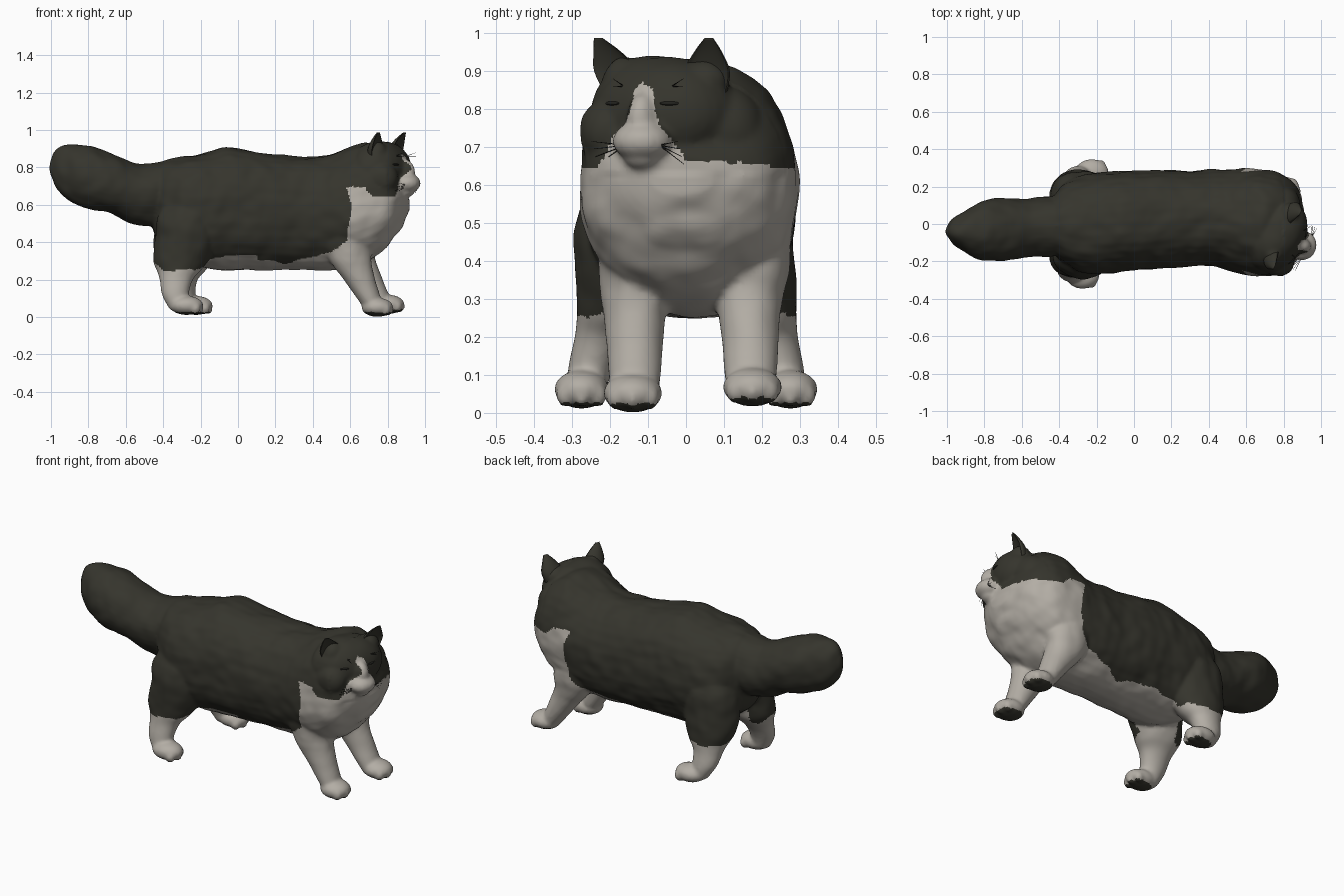
import bpy, bmesh, math
from mathutils import Vector, Matrix, noise

if "Cube" in bpy.data.objects:
    bpy.data.objects.remove(bpy.data.objects["Cube"])

def material(name, rgb):
    m = bpy.data.materials.new(name)
    m.diffuse_color = (*rgb, 1)
    m.use_nodes = True
    m.node_tree.nodes["Principled BSDF"].inputs["Base Color"].default_value = m.diffuse_color
    return m

DARK = material("dark_fur", (0.036, 0.035, 0.026))
WHITE = material("white_fur", (0.45, 0.42, 0.375))
BLACK = material("black_detail", (0.016, 0.016, 0.013))
YAW = math.radians(-27)          # the head looks a little towards -y

def new_object(name, bm, mats):
    bmesh.ops.recalc_face_normals(bm, faces=bm.faces)
    me = bpy.data.meshes.new(name)
    bm.to_mesh(me)
    bm.free()
    for m in mats:
        me.materials.append(m)
    me.polygons.foreach_set("use_smooth", [True] * len(me.polygons))
    ob = bpy.data.objects.new(name, me)
    bpy.context.collection.objects.link(ob)
    return ob

def spline(rows, steps):
    """Catmull-Rom through rows of numbers."""
    out = []
    for i in range(len(rows) - 1):
        a, b = rows[max(i - 1, 0)], rows[i]
        c, d = rows[i + 1], rows[min(i + 2, len(rows) - 1)]
        for s in range(steps):
            t = s / steps
            out.append([0.5 * (2*q + (r - p)*t + (2*p - 5*q + 4*r - w)*t*t
                               + (3*q - p - 3*r + w)*t**3)
                        for p, q, r, w in zip(a, b, c, d)])
    return out + [list(rows[-1])]

def loft(bm, rows, axis, sides=32, steps=5, power=1.0, yaw=0.0, cup=None):
    """Rows are (position, centre u, centre v, radius u, radius v) along axis."""
    rings = []
    for p, cu, cv, ru, rv in spline(rows, steps):
        ring = []
        for k in range(sides):
            a = 2 * math.pi * k / sides
            c, s = math.cos(a), math.sin(a)
            u = math.copysign(abs(c) ** power, c) * max(ru, 0.002)
            v = math.copysign(abs(s) ** power, s) * max(rv, 0.002)
            if cup is not None and c > 0:
                u *= cup
            u, v = (u*math.cos(yaw) - v*math.sin(yaw) + cu,
                    u*math.sin(yaw) + v*math.cos(yaw) + cv)
            ring.append(bm.verts.new((p, u, v) if axis == 'x' else (u, v, p)))
        rings.append(ring)
    for r0, r1 in zip(rings, rings[1:]):
        for k in range(sides):
            j = (k + 1) % sides
            bm.faces.new((r0[k], r0[j], r1[j], r1[k]))
    bm.faces.new(rings[0][::-1])
    bm.faces.new(rings[-1])

def ball(bm, centre, radii, yaw=0.0):
    mat = (Matrix.Translation(centre) @ Matrix.Rotation(yaw, 4, 'Z')
           @ Matrix.Diagonal((*radii, 1)))
    bmesh.ops.create_uvsphere(bm, u_segments=32, v_segments=20, radius=1, matrix=mat)

def stroke(bm, a, b, r0, r1):
    """Thin tapered hair between two points."""
    a, b = Vector(a), Vector(b)
    d = b - a
    mat = Matrix.Translation((a + b) / 2) @ d.to_track_quat('Z', 'Y').to_matrix().to_4x4()
    bmesh.ops.create_cone(bm, cap_ends=True, segments=4, radius1=r0, radius2=r1,
                          depth=d.length, matrix=mat)

def lerp_table(table, x):
    if x <= table[0][0]:
        return table[0][1]
    for (x0, y0), (x1, y1) in zip(table, table[1:]):
        if x <= x1:
            return y0 + (y1 - y0) * (x - x0) / (x1 - x0)
    return table[-1][1]

bm = bmesh.new()

# torso: (x, centre y, top z, bottom z, half width)
torso = [(-0.46, 0, .72, .50, .06), (-0.42, 0, .82, .40, .17), (-0.30, 0, .855, .31, .255),
         (-0.15, .005, .885, .255, .272), (-0.05, .012, .91, .25, .268),
         (0.10, .02, .885, .252, .265), (0.30, .03, .86, .25, .255),
         (0.45, .03, .86, .25, .258), (0.60, .01, .905, .26, .285),
         (0.70, .005, .93, .30, .288), (0.80, 0, .88, .385, .262),
         (0.87, 0, .77, .48, .20), (0.91, -.01, .68, .57, .09)]
loft(bm, [(x, y, (t + b) / 2, w, (t - b) / 2) for x, y, t, b, w in torso], 'x', power=0.92)

# tail: bushy and blunt
tail = [(-0.30, 0, .68, .13, .15), (-0.42, -.01, .66, .16, .17), (-0.55, -.02, .66, .155, .165),
        (-0.68, -.03, .71, .172, .16), (-0.80, -.035, .75, .158, .167),
        (-0.90, -.04, .772, .115, .157), (-0.97, -.04, .79, .07, .107), (-1.006, -.04, .80, .012, .03)]
loft(bm, tail, 'x')

# legs and paws: the far side steps slightly forward
for side, hind_dx, fore_dx in ((-1, 0, 0), (1, .05, .06)):
    hind = [(.70, -.26, .10, .08, .08), (.55, -.27, .15, .16, .125), (.40, -.285, .168, .165, .12),
            (.30, -.305, .18, .145, .11), (.25, -.315, .195, .118, .095), (.20, -.33, .22, .088, .074),
            (.12, -.335, .25, .072, .06), (.04, -.315, .265, .05, .05)]
    loft(bm, [(z, x + hind_dx * max(0, 1 - z / .4), side * y, rx, ry)
              for z, x, y, rx, ry in hind], 'z')
    ball(bm, (-.275 + hind_dx, side * .275, .062), (.09, .072, .051))
    off, up = (.035, .016) if side > 0 else (0, 0)
    fore = [(.58, .60, .14, .08, .08), (.42, .585, .14, .13, .10), (.32, .595, .135, .117, .09),
            (.20, .65, .135, .085, .076), (.10, .70, .135, .064, .069), (.045, .725, .135, .05, .06)]
    loft(bm, [(z, x + fore_dx * max(0, 1 - z / .6), side * (y + off), rx, ry)
              for z, x, y, rx, ry in fore], 'z')
    ball(bm, (.745 + fore_dx, side * (.14 + off), .052 + up), (.085, .078, .051))
    for k in (-1, 0, 1):           # toes
        ball(bm, (.80 - abs(k) * .015 + fore_dx, side * (.14 + off) + k * .043, .042 + up), (.032, .027, .034))
        ball(bm, (-.215 - abs(k) * .015 + hind_dx, side * .275 + k * .042, .047), (.03, .025, .032))

# head, cheeks, muzzle, nose bridge, chin
ball(bm, (.765, -.06, .79), (.148, .205, .155), YAW)
ball(bm, (.75, -.185, .74), (.11, .088, .10), YAW)
ball(bm, (.775, .09, .745), (.115, .12, .12), YAW)
ball(bm, (.90, -.115, .715), (.075, .078, .052), YAW)
ball(bm, (.89, -.11, .775), (.06, .042, .07), YAW)
ball(bm, (.895, -.115, .675), (.05, .05, .035), YAW)
# ear roots blend into the skull
ball(bm, (.745, -.165, .875), (.055, .06, .06), YAW)
ball(bm, (.825, .045, .875), (.055, .07, .055), YAW)
# chest ruff
ball(bm, (.785, 0, .55), (.11, .20, .14))

# fuse everything to one continuous coat
coat = new_object("cat_body", bm, [])
mod = coat.modifiers.new("fuse", 'REMESH')
mod.mode = 'VOXEL'
mod.voxel_size = 0.01
sm = coat.modifiers.new("soften", 'SMOOTH')
sm.factor, sm.iterations = 0.5, 5
bpy.context.view_layer.update()
dg = bpy.context.evaluated_depsgraph_get()
fused = bpy.data.meshes.new_from_object(coat.evaluated_get(dg))
coat.modifiers.clear()
coat.data = fused
fused.materials.clear()
fused.materials.append(DARK)
fused.materials.append(WHITE)

# shallow fur clumps, stronger on the trunk than on the paws and face
moves = []
for v in fused.vertices:
    p = v.co
    amp = 0.012 * min(1, max(0, (p.z - .15) / .2)) * (0.35 if p.x > .8 and p.z > .63 else 1)
    n = noise.noise(Vector((p.x * 7, p.y * 9, p.z * 6))) + .4 * noise.noise(p * 15)
    moves.append(p + v.normal * amp * n)
for v, p in zip(fused.vertices, moves):
    v.co = p

# coat pattern: white socks, belly, inner thighs, chest, muzzle and blaze; dark soles
SOCKS = [(-.45, .29), (-.40, .25), (-.25, .255), (-.13, .275), (0, .315), (.10, .31),
         (.25, .285), (.40, .33), (.50, .35), (.57, .39)]
JAW = [(.57, .70), (.68, .69), (.72, .65), (.80, .64), (.86, .65), (.95, .67)]
BLAZE = [(.64, .13), (.67, .11), (.70, .09), (.73, .073), (.76, .05), (.80, .03), (.85, .02), (.87, 0)]

def is_white(c, n):
    wob = 0.012 * noise.noise(c * 14)
    if n.z < -.6 and c.z < (.042 if c.x > .6 and c.y > 0 else .027):
        return False
    if c.x < -.46:
        return False
    if c.z + wob < lerp_table(SOCKS, c.x):
        return True
    if -.36 < c.x < .1 and c.z < .40 and abs(c.y) < .17 and (n.z < -.5 or n.y * c.y < 0):
        return True
    if c.x + wob > .585 + .02 * math.sin(c.z * 14) and c.z + wob < lerp_table(JAW, c.x):
        return True
    return c.x > .84 and .63 < c.z < .87 and abs(c.y + .115) + wob < lerp_table(BLAZE, c.z)

for f in fused.polygons:
    f.use_smooth = True
    f.material_index = int(is_white(f.center, f.normal))

# ears: cupped shells turned with the head
for name, x, y, tx, ty in (("right_ear", .745, -.16, .752, -.232), ("left_ear", .835, .05, .893, .06)):
    bm = bmesh.new()
    loft(bm, [(.84, x, y, .05, .06), (.90, (2*x + tx) / 3, (2*y + ty) / 3, .05, .065),
              (.95, (x + 2*tx) / 3, (y + 2*ty) / 3, .032, .04), (.988, tx, ty, .007, .012)],
         'z', sides=20, steps=4, yaw=YAW, cup=-.3)
    new_object(name, bm, [DARK])

# eyes: narrow slits on both sides of the nose bridge
fwd = Vector((math.cos(YAW), math.sin(YAW), 0))
lat = Vector((-fwd.y, fwd.x, 0))
for name, s in (("right_eye", -1), ("left_eye", 1)):
    bm = bmesh.new()
    ball(bm, Vector((.765, -.06, .815)) + fwd * .126 + lat * s * .085, (.012, .028, .006), YAW + s * .4)
    new_object(name, bm, [BLACK])

# whiskers and brow hairs
bm = bmesh.new()
for s in (-1, 1):
    for k in range(4):
        root = Vector((.93, -.115, .705)) + lat * s * .05
        reach = .10 if s < 0 else .055
        tip = root + lat * s * reach - fwd * .012 * k + Vector((0, 0, .01 - .02 * k))
        stroke(bm, root, tip, .0016, .0006)
    for k in range(2):
        root = Vector((.87, -.10, .86)) + lat * s * .07
        stroke(bm, root, root + Vector((.05, s * .03, .02 * k)), .0016, .0006)
new_object("whiskers", bm, [BLACK])
